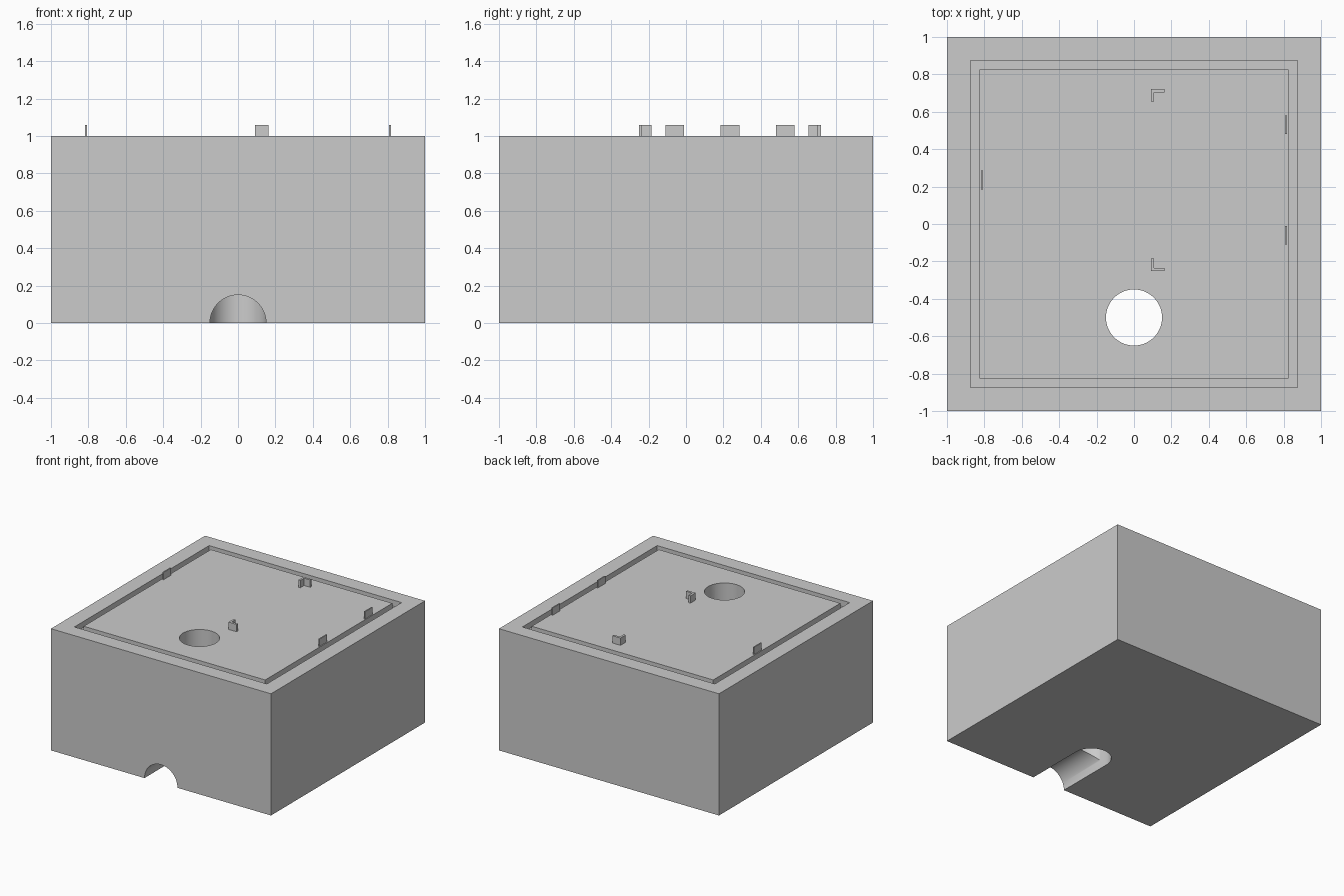
import bpy
import math

cube = bpy.data.objects.get("Cube")
if cube:
    bpy.data.objects.remove(cube, do_unlink=True)

# Single grey material
grey = bpy.data.materials.new("light_grey")
grey.use_nodes = True
COLOUR = (0.6, 0.6, 0.6, 1)
grey.diffuse_color = COLOUR
for node in grey.node_tree.nodes:
    if node.type == 'BSDF_PRINCIPLED':
        node.inputs["Base Color"].default_value = COLOUR


def finish(name):
    ob = bpy.context.object
    ob.name = name
    ob.data.materials.clear()
    ob.data.materials.append(grey)
    return ob


def box(name, low, high):
    centre = [(a + b) / 2 for a, b in zip(low, high)]
    bpy.ops.mesh.primitive_cube_add(size=1, location=centre)
    ob = finish(name)
    ob.scale = [b - a for a, b in zip(low, high)]
    bpy.ops.object.transform_apply(location=False, rotation=False, scale=True)
    return ob


def cylinder(name, radius, depth, location, rotation=(0, 0, 0)):
    bpy.ops.mesh.primitive_cylinder_add(vertices=96, radius=radius, depth=depth,
                                        location=location, rotation=rotation)
    return finish(name)


def combine(target, other, operation):
    mod = target.modifiers.new("combine", 'BOOLEAN')
    mod.operation = operation
    mod.solver = 'EXACT'
    mod.object = other
    bpy.context.view_layer.objects.active = target
    bpy.ops.object.modifier_apply(modifier=mod.name)
    bpy.data.objects.remove(other, do_unlink=True)


# Body block with a square groove around the top
body = box("body", (-1, -1, 0), (1, 1, 1))
OUTER, INNER, DEPTH = 0.875, 0.825, 0.05
groove = box("groove_cutter", (-OUTER, -OUTER, 1 - DEPTH), (OUTER, OUTER, 1.2))
island = box("island_cutter", (-INNER, -INNER, 0.8), (INNER, INNER, 1.4))
combine(groove, island, 'DIFFERENCE')
combine(body, groove, 'DIFFERENCE')

# Vertical bore and the half-round channel leading to the front
RADIUS, BORE_Y = 0.15, -0.5
combine(body, cylinder("bore_cutter", RADIUS, 3, (0, BORE_Y, 0.5)), 'DIFFERENCE')
combine(body, cylinder("channel_cutter", RADIUS, 1, (0, BORE_Y - 0.5, 0),
                       (math.pi / 2, 0, 0)), 'DIFFERENCE')
bpy.ops.object.select_all(action='DESELECT')
body.select_set(True)
bpy.context.view_layer.objects.active = body
bpy.ops.object.shade_smooth_by_angle(angle=math.radians(30))

# Thin upright tabs beside the groove
MID_Y, TOP = 0.235, 1.06
for name, x, y in (("right_tab", -0.813, MID_Y),
                   ("left_back_tab", 0.813, MID_Y + 0.295),
                   ("left_front_tab", 0.813, MID_Y - 0.295)):
    box(name, (x - 0.005, y - 0.05, 1), (x + 0.005, y + 0.05, TOP))

# Pair of mirrored L-shaped corner brackets
THICK = 0.018
for name, side in (("back_bracket", 1), ("front_bracket", -1)):
    def span(a, b):
        return sorted((MID_Y + side * a, MID_Y + side * b))
    y0, y1 = span(0.42, 0.487)
    bracket = box(name, (0.09, y0, 1), (0.09 + THICK, y1, TOP))
    y0, y1 = span(0.487 - THICK, 0.487)
    combine(bracket, box("arm", (0.09, y0, 1), (0.163, y1, TOP)), 'UNION')
